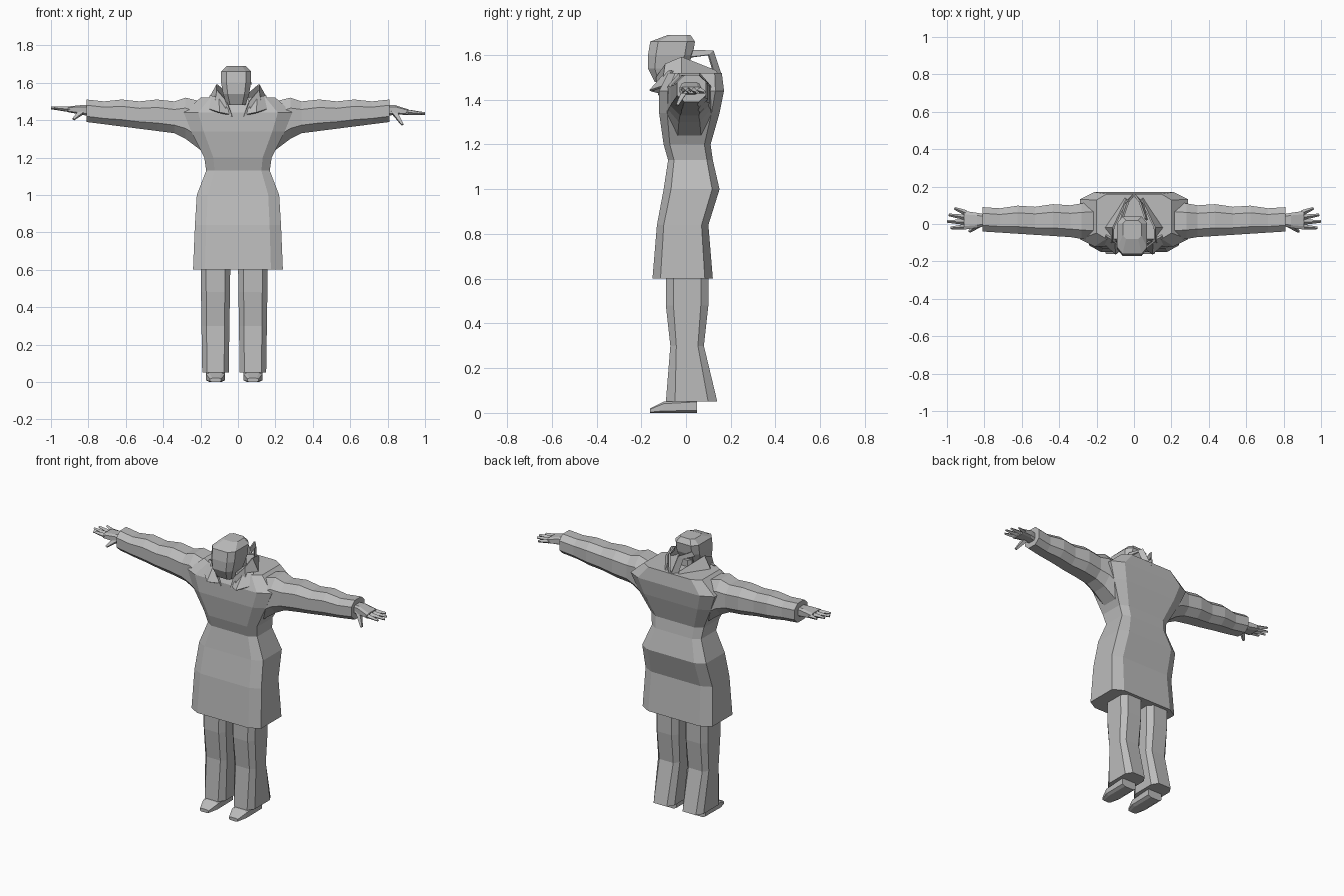
import bpy, bmesh
from math import cos, sin, pi, copysign
from mathutils import Vector

default_cube = bpy.data.objects.get("Cube")
if default_cube:
    bpy.data.objects.remove(default_cube)

grey = bpy.data.materials.new("plain grey")
grey.use_nodes = True
grey.diffuse_color = (.5, .5, .5, 1)
shader = grey.node_tree.nodes["Principled BSDF"]
shader.inputs["Base Color"].default_value = grey.diffuse_color


def finish(name, mesh_builder):
    """Turn the bmesh into a named grey object."""
    bmesh.ops.recalc_face_normals(mesh_builder, faces=mesh_builder.faces)
    mesh = bpy.data.meshes.new(name)
    mesh_builder.to_mesh(mesh)
    mesh_builder.free()
    mesh.materials.append(grey)
    part = bpy.data.objects.new(name, mesh)
    bpy.context.collection.objects.link(part)
    return part


def squared(value, roundness):
    """Push a cosine or sine outwards so the section becomes boxier."""
    return copysign(min(abs(value) / cos(pi / 8), 1) ** roundness, value)


def loft(name, axis, sections, roundness=.5):
    """Skin eight-sided sections, each given as position, width span, depth span."""
    builder = bmesh.new()
    rings = []
    for position, (left, right), (near, far) in sections:
        ring = []
        for side in range(8):
            angle = (side + .5) * pi / 4
            point = [(left + right + (right - left) * squared(cos(angle), roundness)) / 2,
                     (near + far + (far - near) * squared(sin(angle), roundness)) / 2]
            point.insert(axis, position)
            ring.append(builder.verts.new(point))
        rings.append(ring)
    for first, second in zip(rings, rings[1:]):
        for side in range(8):
            builder.faces.new((first[side - 1], first[side], second[side], second[side - 1]))
    builder.faces.new(rings[0])
    builder.faces.new(rings[-1])
    return finish(name, builder)


def around(centre, half):
    return centre - half, centre + half


def blend(start, end, factor):
    return start + (end - start) * factor


def taper(name, start, end, thick, thin):
    """Four-sided pointed bar running from start to end."""
    start, end = Vector(start), Vector(end)
    direction = end - start
    builder = bmesh.new()
    bmesh.ops.create_cone(builder, cap_ends=True, segments=4, radius1=thick,
                          radius2=thin, depth=direction.length)
    turn = direction.to_track_quat("Z", "Y").to_matrix()
    bmesh.ops.rotate(builder, verts=builder.verts, matrix=turn)
    bmesh.ops.translate(builder, verts=builder.verts, vec=(start + end) / 2)
    return finish(name, builder)


def cloth(name, mirror, lower, upper):
    """Thin cloth band between two edge lines."""
    builder = bmesh.new()
    edges = [[builder.verts.new((mirror * x, y, z)) for x, y, z in line]
             for line in (lower, upper)]
    pairs = list(zip(*edges))
    for (low, high), (next_low, next_high) in zip(pairs, pairs[1:]):
        builder.faces.new((low, next_low, next_high, high))
    band = finish(name, builder)
    thickness = band.modifiers.new("thickness", "SOLIDIFY")
    thickness.thickness = .01
    thickness.offset = 0


# Long coat: hem, hips, seat, waist, ribs, chest and shoulders
coat_profile = [(.6, .24, -.15, .12), (.84, .23, -.13, .1), (1, .22, -.1, .15),
                (1.13, .17, -.08, .12), (1.2, .18, -.1, .11), (1.34, .25, -.12, .15),
                (1.44, .29, -.12, .17), (1.52, .2, -.08, .16)]
loft("coat", 2, [(height, around(0, half), (front, back))
                 for height, half, front, back in coat_profile], .35)

# Head with a flat face, jaw and low crown
head_profile = [(1.48, .05, -.14, -.04), (1.54, .07, -.17, 0), (1.6, .08, -.17, .03),
                (1.66, .08, -.16, .04), (1.69, .05, -.08, .02)]
loft("head", 2, [(height, around(-.01, half), (front, back))
                 for height, half, front, back in head_profile])
loft("neck", 2, [(height, around(0, .05), around(-.02, .05)) for height in (1.4, 1.56)])

trouser_profile = [(.64, -.09, .1), (.48, -.09, .1), (.3, -.07, .08), (.05, -.09, .14)]
shoe_profile = [(.05, .05, .06), (-.1, .05, .05), (-.16, .03, .02)]
finger_reach = (.98, 1, .99, .96)

for side_name, mirror in (("left", 1), ("right", -1)):
    # Flared trouser leg and flat pointed shoe, in a slightly uneven stance
    leg_centre = mirror * .1 - .02
    loft(f"{side_name}_trouser_leg", 2,
         [(height, around(leg_centre, blend(.07, .085, height)), (front, back))
          for height, front, back in trouser_profile])
    loft(f"{side_name}_shoe", 1,
         [(along, around(leg_centre, half), (0, top)) for along, half, top in shoe_profile])

    # Sleeve narrows to the cuff, with every other section pinched into a crease
    sections = [(mirror * .2, (-.09, .12), (1.24, 1.5)),
                (mirror * .28, (-.08, .11), (1.3, 1.52))]
    for step in range(6):
        along = step / 5
        pinch = .01 * (step % 2 == 0)
        sections.append((mirror * blend(.34, .81, along),
                         (blend(-.07, -.04, along), blend(.11, .09, along) - pinch),
                         (blend(1.33, 1.39, along), 1.51 - pinch)))
    loft(f"{side_name}_sleeve", 0, sections, .8)

    # Hand with four spread fingers and a hanging thumb
    tip_height = 1.45 + mirror * -.015
    knuckle_height = (1.45 + tip_height) / 2
    loft(f"{side_name}_palm", 0,
         [(mirror * .79, around(.02, .03), around(1.45, .03)),
          (mirror * .84, around(.02, .04), around(1.455, .025)),
          (mirror * .91, around(.02, .05), around(knuckle_height, .015))])
    for number, reach in enumerate(finger_reach):
        spread = number / 40 - .015
        taper(f"{side_name}_finger_{number + 1}", (mirror * .9, spread, knuckle_height),
              (mirror * reach, spread * 1.4, tip_height), .015, .007)
    taper(f"{side_name}_thumb", (mirror * .83, 0, 1.45),
          (mirror * .88, -.04, tip_height - .06), .02, .008)

    # Stand-up collar, pointed lapel and the open loop behind the neck
    cloth(f"{side_name}_collar", mirror,
          [(.03, -.12, 1.42), (.13, -.11, 1.43), (.16, -.02, 1.5), (.05, .15, 1.5)],
          [(.06, -.13, 1.5), (.11, -.09, 1.56), (.11, -.02, 1.59), (.04, .13, 1.53)])
    cloth(f"{side_name}_lapel", mirror,
          [(.05, -.12, 1.43), (.1, -.16, 1.44), (.16, -.1, 1.46)],
          [(.06, -.1, 1.52), (.1, -.09, 1.52), (.15, -.06, 1.53)])
    cloth(f"{side_name}_collar_loop", mirror,
          [(.07, .02, 1.59), (.05, .1, 1.6), (.03, .13, 1.5)],
          [(.06, .03, 1.62), (.03, .12, 1.62), (0, .16, 1.5)])
